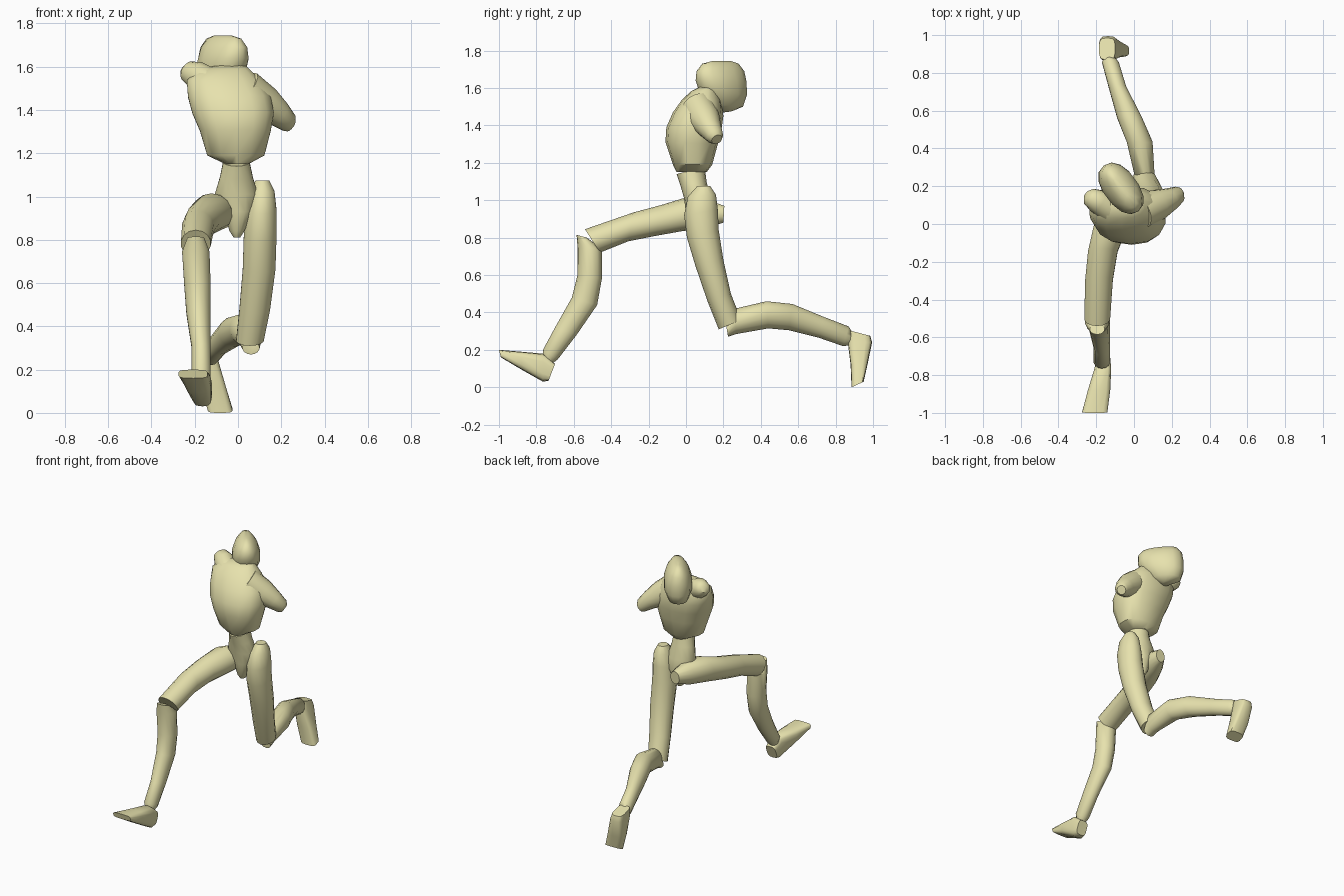
import bpy, bmesh
from math import cos, sin, pi, radians, copysign
from mathutils import Vector, Matrix

mat = bpy.data.materials.new("pale_yellow")
mat.diffuse_color = (0.80, 0.76, 0.42, 1)
SIDES = 14


def skin(name, loops, angle=42):
    """Bridge closed loops of points into a capped, smooth-shaded body."""
    bm = bmesh.new()
    rings = [[bm.verts.new(p) for p in loop] for loop in loops]
    n = len(rings[0])
    for a, b in zip(rings, rings[1:]):
        for i in range(n):
            j = (i + 1) % n
            bm.faces.new((a[i], a[j], b[j], b[i]))
    bm.faces.new(rings[0][::-1])
    bm.faces.new(rings[-1])
    bmesh.ops.recalc_face_normals(bm, faces=bm.faces)
    me = bpy.data.meshes.new(name)
    bm.to_mesh(me)
    bm.free()
    ob = bpy.data.objects.new(name, me)
    bpy.context.collection.objects.link(ob)
    me.materials.append(mat)
    bpy.ops.object.select_all(action='DESELECT')
    ob.select_set(True)
    bpy.context.view_layer.objects.active = ob
    bpy.ops.object.shade_smooth_by_angle(angle=radians(angle))
    return ob


def loft(name, sections, square=1.0, angle=42):
    """Each section: x min, x max, then the two side-view edge points y, z, y, z."""
    def sq(v):
        return copysign(abs(v) ** square, v)
    loops = []
    for x0, x1, ya, za, yb, zb in sections:
        c = Vector(((x0 + x1) / 2, (ya + yb) / 2, (za + zb) / 2))
        u = Vector(((x1 - x0) / 2, 0, 0))
        w = Vector((0, (yb - ya) / 2, (zb - za) / 2))
        loops.append([c + u * sq(cos(t)) + w * sq(sin(t))
                      for t in (2 * pi * (i + 0.5) / SIDES for i in range(SIDES))])
    return skin(name, loops, angle)


def tube(name, path):
    """Round limb along x, y, z, radius points."""
    axis = (Vector(path[-1][:3]) - Vector(path[0][:3])).normalized()
    u = axis.orthogonal().normalized()
    v = axis.cross(u)
    return skin(name, [[Vector(p[:3]) + (u * cos(t) + v * sin(t)) * p[3]
                        for t in (2 * pi * i / SIDES for i in range(SIDES))] for p in path])


# Head: narrow egg, long from front to back, turned about z
head = loft("head", [
    (-0.03, 0.03, 0.01, 1.47, 0.07, 1.48),
    (-0.065, 0.065, -0.07, 1.51, 0.13, 1.50),
    (-0.09, 0.09, -0.13, 1.58, 0.15, 1.56),
    (-0.09, 0.09, -0.155, 1.64, 0.15, 1.63),
    (-0.072, 0.072, -0.155, 1.69, 0.14, 1.69),
    (-0.042, 0.042, -0.125, 1.73, 0.11, 1.73),
    (-0.015, 0.015, -0.06, 1.745, 0.06, 1.745)], 0.9, 60)
head.data.transform(Matrix.Translation((-0.07, 0.19, 0)) @ Matrix.Rotation(radians(37), 4, 'Z'))

# Chest
loft("chest", [
    (-0.06, 0.05, -0.05, 1.15, 0.11, 1.15),
    (-0.145, 0.125, -0.07, 1.19, 0.14, 1.19),
    (-0.18, 0.155, -0.11, 1.31, 0.17, 1.30),
    (-0.215, 0.17, -0.105, 1.39, 0.19, 1.38),
    (-0.235, 0.155, -0.07, 1.47, 0.20, 1.45),
    (-0.24, 0.11, -0.02, 1.54, 0.19, 1.53),
    (-0.19, 0.06, 0.03, 1.585, 0.17, 1.585),
    (-0.11, 0.04, 0.07, 1.605, 0.15, 1.60)], 0.85)

# Shoulder stubs
tube("right_shoulder", [(-0.12, 0.07, 1.52, 0.07), (-0.19, 0.12, 1.56, 0.066),
                        (-0.235, 0.145, 1.58, 0.048), (-0.25, 0.155, 1.585, 0.025)])
tube("left_upper_arm", [(0.03, 0.06, 1.50, 0.09), (0.12, 0.10, 1.43, 0.085),
                        (0.19, 0.13, 1.38, 0.062), (0.235, 0.155, 1.34, 0.046),
                        (0.245, 0.165, 1.325, 0.03)])

# Waist and pelvis
loft("pelvis", [
    (-0.07, 0.055, -0.05, 1.14, 0.10, 1.18),
    (-0.085, 0.07, -0.03, 1.08, 0.11, 1.10),
    (-0.11, 0.095, -0.01, 1.01, 0.13, 1.01),
    (-0.07, 0.075, 0.0, 0.93, 0.14, 0.93),
    (-0.04, 0.03, 0.02, 0.84, 0.11, 0.84),
    (-0.02, 0.01, 0.04, 0.81, 0.09, 0.81)])

# Right leg, swung forward
loft("right_thigh", [
    (-0.09, -0.02, 0.20, 0.88, 0.205, 0.97),
    (-0.15, -0.01, 0.11, 0.85, 0.12, 1.00),
    (-0.215, -0.03, -0.02, 0.835, 0.0, 1.015),
    (-0.245, -0.085, -0.16, 0.81, -0.13, 0.975),
    (-0.26, -0.11, -0.31, 0.78, -0.28, 0.935),
    (-0.265, -0.125, -0.46, 0.72, -0.54, 0.845)])
loft("right_shin", [
    (-0.235, -0.155, -0.585, 0.815, -0.53, 0.80),
    (-0.26, -0.13, -0.58, 0.75, -0.45, 0.74),
    (-0.25, -0.125, -0.58, 0.60, -0.45, 0.58),
    (-0.24, -0.125, -0.61, 0.48, -0.475, 0.44),
    (-0.215, -0.125, -0.70, 0.32, -0.585, 0.28),
    (-0.215, -0.125, -0.765, 0.20, -0.685, 0.15),
    (-0.20, -0.14, -0.765, 0.16, -0.71, 0.13)])
loft("right_foot", [
    (-0.20, -0.125, -0.735, 0.035, -0.70, 0.125),
    (-0.21, -0.12, -0.765, 0.03, -0.765, 0.18),
    (-0.245, -0.125, -0.88, 0.095, -0.88, 0.19),
    (-0.275, -0.14, -0.99, 0.16, -1.00, 0.20)], 0.55)

# Left leg, trailing behind
loft("left_thigh", [
    (0.08, 0.145, 0.06, 1.075, 0.13, 1.075),
    (0.055, 0.17, 0.01, 1.02, 0.16, 1.03),
    (0.035, 0.18, -0.01, 0.92, 0.17, 0.95),
    (0.025, 0.18, 0.005, 0.80, 0.175, 0.84),
    (0.02, 0.175, 0.05, 0.65, 0.20, 0.68),
    (0.005, 0.15, 0.115, 0.46, 0.24, 0.50),
    (-0.01, 0.12, 0.175, 0.31, 0.295, 0.36)])
loft("left_shin", [
    (0.02, 0.10, 0.225, 0.27, 0.215, 0.33),
    (0.0, 0.11, 0.27, 0.285, 0.26, 0.42),
    (-0.04, 0.10, 0.44, 0.315, 0.43, 0.46),
    (-0.09, 0.045, 0.55, 0.305, 0.57, 0.445),
    (-0.135, -0.04, 0.71, 0.265, 0.74, 0.375),
    (-0.17, -0.08, 0.84, 0.22, 0.87, 0.325),
    (-0.16, -0.10, 0.875, 0.225, 0.885, 0.30)])
loft("left_foot", [
    (-0.185, -0.10, 0.87, 0.305, 0.985, 0.275),
    (-0.185, -0.09, 0.865, 0.24, 0.995, 0.24),
    (-0.17, -0.055, 0.88, 0.12, 0.97, 0.12),
    (-0.14, -0.025, 0.885, 0.0, 0.95, 0.03)], 0.55)
